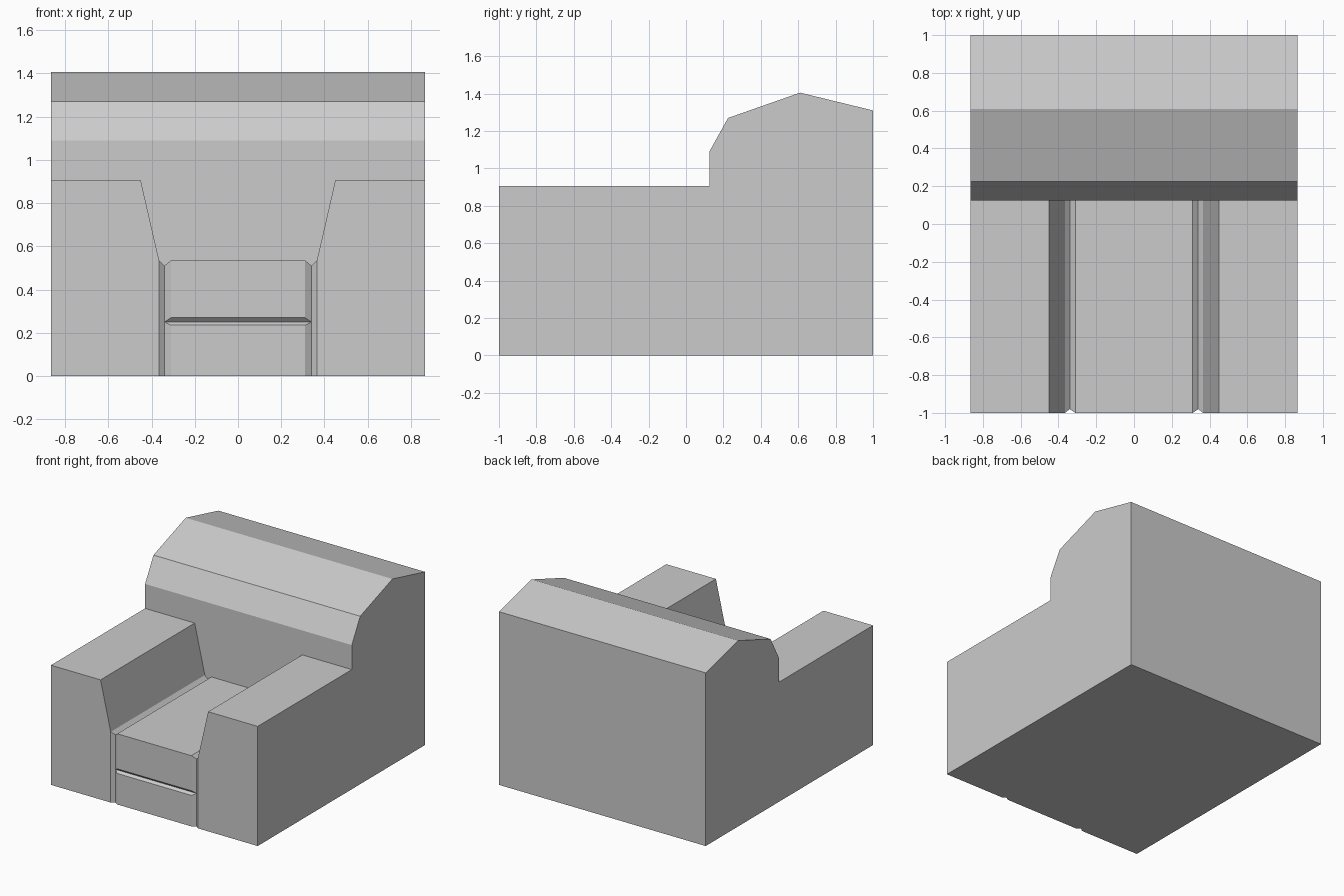
import bpy
import bmesh

cube = bpy.data.objects.get("Cube")
if cube:
    bpy.data.objects.remove(cube, do_unlink=True)

grey = bpy.data.materials.new("light grey fabric")
grey.use_nodes = True
colour = (0.6, 0.6, 0.6, 1)
grey.diffuse_color = colour
grey.node_tree.nodes["Principled BSDF"].inputs["Base Color"].default_value = colour

FRONT, BEVEL, BACKREST = -1.0, -0.98, 0.125   # depth stations
WIDE, INNER, EDGE = 0.865, 0.34, 0.365        # half widths


def loft(name, rings):
    """Skin rings of equal point count, close both ends and weld collapsed points."""
    bm = bmesh.new()
    loops = [[bm.verts.new(p) for p in ring] for ring in rings]
    bm.faces.new(loops[0])
    bm.faces.new(loops[-1])
    for a, b in zip(loops, loops[1:]):
        for i in range(len(a)):
            j = (i + 1) % len(a)
            bm.faces.new((a[i], a[j], b[j], b[i]))
    bmesh.ops.remove_doubles(bm, verts=bm.verts, dist=0.0005)
    bmesh.ops.recalc_face_normals(bm, faces=bm.faces)
    mesh = bpy.data.meshes.new(name)
    bm.to_mesh(mesh)
    bm.free()
    mesh.materials.append(grey)
    obj = bpy.data.objects.new(name, mesh)
    bpy.context.collection.objects.link(obj)
    return obj


def at_depth(profile, y, side=1):
    return [(side * x, y, z) for x, z in profile]


def chamfered(name, face, body, side=1):
    """Part with a chamfered front: small front outline, then the full section."""
    return loft(name, [at_depth(face, FRONT, side),
                       at_depth(body, BEVEL, side),
                       at_depth(body, BACKREST, side)])


# Backrest: side profile extruded across the full width
back = [(BACKREST, 0), (BACKREST, 1.09), (0.225, 1.27),
        (0.61, 1.405), (1, 1.31), (1, 0)]
loft("backrest", [[(x, y, z) for y, z in back] for x in (-WIDE, WIDE)])

# Arms: sloped inner side, chamfered where they meet the seat
outer = [(WIDE, 0), (WIDE, 0.905), (0.45, 0.905), (EDGE, 0.535)]
for name, side in (("left_arm", 1), ("right_arm", -1)):
    chamfered(name, outer + [(EDGE, 0.535), (EDGE, 0)],
              outer + [(INNER, 0.51), (INNER, 0)], side)


def mirrored(half):
    return half + [(-x, z) for x, z in reversed(half)]


# Seat cushion: chamfered sides, lower front edge and top side edges
chamfered("seat_cushion",
          mirrored([(0.31, 0.27), (0.31, 0.535), (0.31, 0.535)]),
          mirrored([(INNER, 0.25), (INNER, 0.51), (0.31, 0.535)]))

# Seat base below the cushion
chamfered("seat_base",
          mirrored([(0.31, 0), (0.31, 0.235)]),
          mirrored([(INNER, 0), (INNER, 0.25)]))
